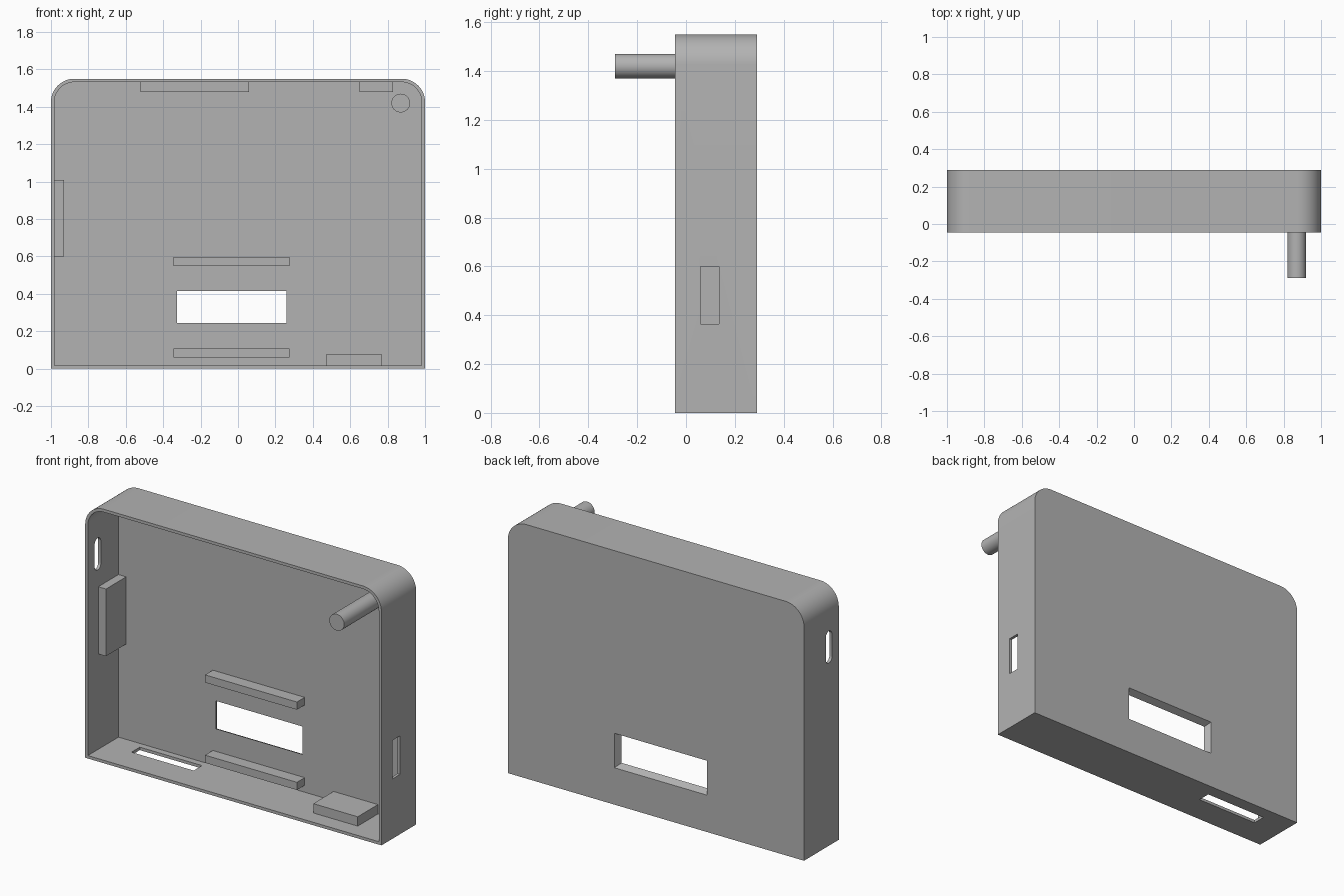
import bpy, bmesh
from math import pi, sin, cos

cube = bpy.data.objects.get("Cube")
if cube:
    bpy.data.objects.remove(cube)

grey = bpy.data.materials.new("plain grey")
grey.use_nodes = True
colour = (0.45, 0.45, 0.45, 1)
grey.diffuse_color = colour
grey.node_tree.nodes["Principled BSDF"].inputs["Base Color"].default_value = colour

FRONT, BACK, TOP = -0.045, 0.29, 1.55
WALL = 0.018
INNER_BACK = 0.25


def loft(name, loops):
    """Skin a closed solid through matching loops of points."""
    bm = bmesh.new()
    rings = [[bm.verts.new(p) for p in loop] for loop in loops]
    n = len(rings[0])
    for a, b in zip(rings, rings[1:]):
        for i in range(n):
            j = (i + 1) % n
            bm.faces.new((a[i], a[j], b[j], b[i]))
    bm.faces.new(rings[0])
    bm.faces.new(rings[-1])
    bmesh.ops.recalc_face_normals(bm, faces=bm.faces)
    mesh = bpy.data.meshes.new(name)
    bm.to_mesh(mesh)
    bm.free()
    ob = bpy.data.objects.new(name, mesh)
    bpy.context.collection.objects.link(ob)
    mesh.materials.append(grey)
    return ob


def box(name, x, y, z):
    return loft(name, [[(x[0], v, z[0]), (x[1], v, z[0]),
                        (x[1], v, z[1]), (x[0], v, z[1])] for v in y])


def arc(cx, cz, r, start, end, steps):
    return [(cx + r * cos(t), cz + r * sin(t))
            for t in (start + (end - start) * i / steps for i in range(steps + 1))]


def case_outline(inset):
    """Square bottom corners, rounded top corners."""
    w, r = 1 - inset, 0.125 - inset
    cz = TOP - 0.125
    return ([(-w, inset), (w, inset)] + arc(w - r, cz, r, 0, pi / 2, 16)
            + arc(r - w, cz, r, pi / 2, pi, 16))


def smooth(ob):
    bpy.ops.object.select_all(action='DESELECT')
    ob.select_set(True)
    bpy.context.view_layer.objects.active = ob
    bpy.ops.object.shade_smooth_by_angle(angle=0.6)


def cut(ob, cutter):
    cutter.hide_render = True
    mod = ob.modifiers.new("cut", 'BOOLEAN')
    mod.operation, mod.solver, mod.object = 'DIFFERENCE', 'EXACT', cutter
    bpy.ops.object.select_all(action='DESELECT')
    bpy.context.view_layer.objects.active = ob
    bpy.ops.object.modifier_apply(modifier=mod.name)
    bpy.data.objects.remove(cutter)


# Open-fronted case
case = loft("case", [[(x, y, z) for x, z in case_outline(0)] for y in (FRONT, BACK)])
cut(case, loft("cavity_cutter", [[(x, y, z) for x, z in case_outline(WALL)]
                                 for y in (FRONT - 0.1, INNER_BACK)]))

# Window in the back wall, flaring outwards
def window_loop(y, grow):
    x0, x1, z0, z1 = -0.325 - grow, 0.26 + grow, 0.245 - grow, 0.415 + grow
    return [(x0, y, z0), (x1, y, z0), (x1, y, z1), (x0, y, z1)]

cut(case, loft("window_cutter", [window_loop(INNER_BACK - 0.05, 0), window_loop(INNER_BACK, 0),
                                 window_loop(BACK, 0.02), window_loop(BACK + 0.05, 0.02)]))

# Side slot, floor slot and rounded slot
cut(case, box("side_slot_cutter", (0.95, 1.1), (0.06, 0.135), (0.365, 0.6)))
cut(case, box("floor_slot_cutter", (-0.81, -0.39), (0.13, 0.21), (-0.1, 0.05)))
slot = arc(0.05, 1.28, 0.03, 0, pi, 12) + arc(0.05, 1.145, 0.03, pi, 2 * pi, 12)
cut(case, loft("round_slot_cutter", [[(x, y, z) for y, z in slot] for x in (-1.1, -0.95)]))
smooth(case)

# Blocks against the walls
deep = (0.055, INNER_BACK + 0.01)
box("side_block", (-0.99, -0.93), deep, (0.6, 1.01))
box("floor_block", (0.47, 0.77), deep, (0.01, 0.075))
box("long_top_block", (-0.52, 0.06), deep, (1.48, 1.54))
box("short_top_block", (0.65, 0.83), deep, (1.48, 1.54))

# Rails above and below the window
for name, z in (("lower_rail", 0.06), ("upper_rail", 0.55)):
    box(name, (-0.345, 0.275), (0.175, INNER_BACK + 0.01), (z, z + 0.047))

# Peg standing out of the front
circle = arc(0.87, 1.42, 0.05, 0, 2 * pi, 40)[:-1]
smooth(loft("peg", [[(x, y, z) for x, z in circle] for y in (-0.29, INNER_BACK + 0.01)]))
